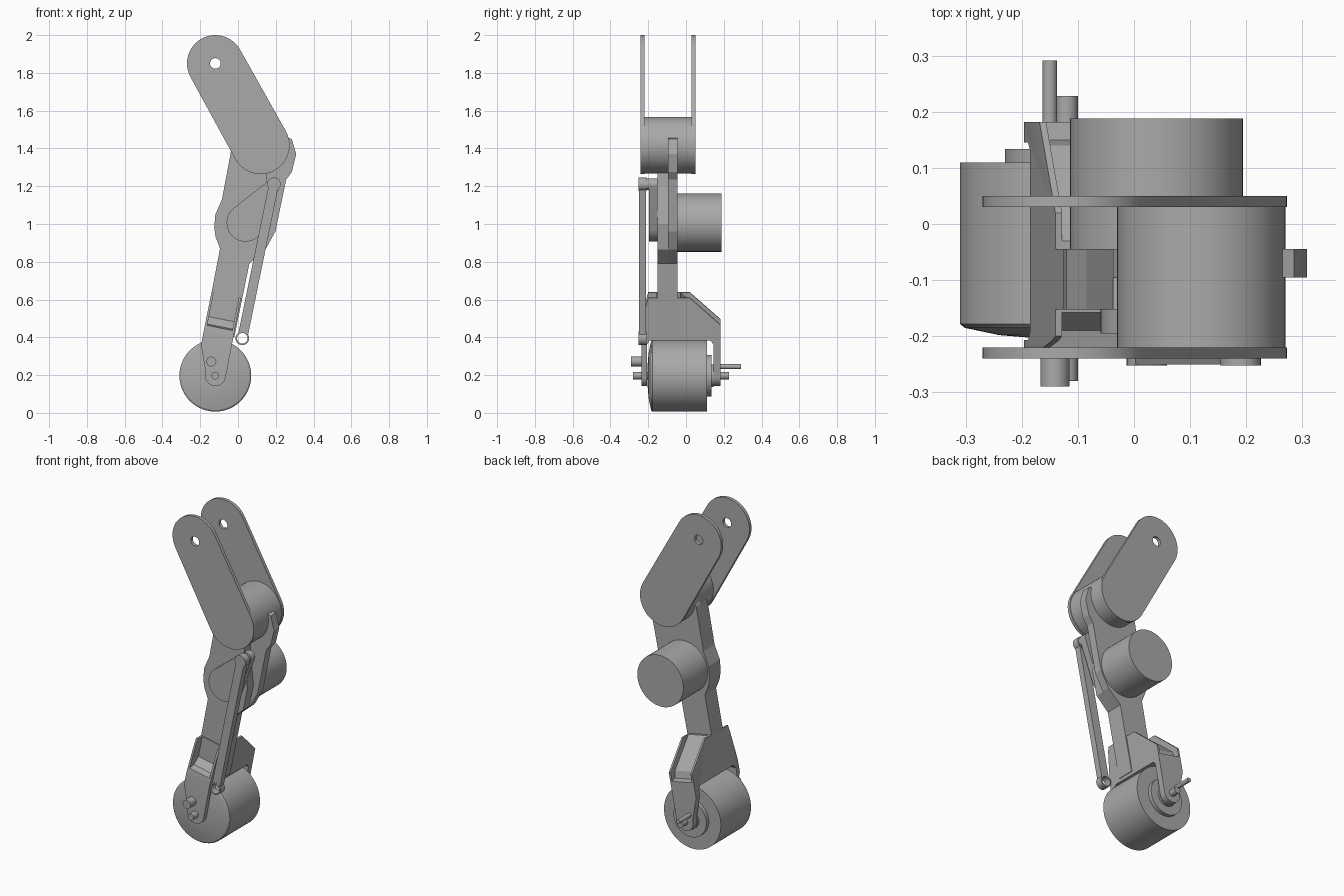
import bpy, bmesh, math
from mathutils import Vector

cube = bpy.data.objects.get("Cube")
if cube:
    bpy.data.objects.remove(cube, do_unlink=True)

grey = bpy.data.materials.new("plain grey")
grey.use_nodes = True
grey.diffuse_color = (0.4, 0.4, 0.4, 1)
grey.node_tree.nodes["Principled BSDF"].inputs["Base Color"].default_value = (0.4, 0.4, 0.4, 1)

KNEE, HIP, MOTOR, AXLE = (0.12, 1.417), (-0.12, 1.85), (0.04, 1.007), (-0.12, 0.197)
CRANK_PIN, ROD_END = (0.19, 1.21), (0.023, 0.395)
ALONG = Vector((0.195, 0.981))
ACROSS = Vector((0.981, -0.195))


def leg(u, h):
    """Point in the tilted frame of the lower leg, as (x, z)."""
    return Vector(AXLE) + ACROSS * u + ALONG * h


def make(name, rings):
    """Solid through a list of matching rings, capped at both ends."""
    bm = bmesh.new()
    loops = [[bm.verts.new(p) for p in ring] for ring in rings]
    n = len(loops[0])
    for a, b in zip(loops, loops[1:]):
        for i in range(n):
            j = (i + 1) % n
            bm.faces.new((a[i], a[j], b[j], b[i]))
    bm.faces.new(loops[0])
    bm.faces.new(loops[-1])
    bmesh.ops.recalc_face_normals(bm, faces=bm.faces)
    mesh = bpy.data.meshes.new(name)
    bm.to_mesh(mesh)
    bm.free()
    obj = bpy.data.objects.new(name, mesh)
    bpy.context.collection.objects.link(obj)
    mesh.materials.append(grey)
    return obj


def plate(name, outline, y0, y1):
    return make(name, [[(x, y, z) for x, z in outline] for y in (y0, y1)])


def across_leg(name, profile, u0, u1):
    """Profile of (y, h) points extruded across the lower leg."""
    rings = []
    for u in (u0, u1):
        rings.append([(leg(u, h).x, y, leg(u, h).y) for y, h in profile])
    return make(name, rings)


def arc(c, r, a0, a1, n):
    return [(c[0] + r * math.cos(a0 + (a1 - a0) * i / n),
             c[1] + r * math.sin(a0 + (a1 - a0) * i / n)) for i in range(n + 1)]


def circle(c, r, n=64):
    return arc(c, r, 0, math.tau, n)[:-1]


def link(c0, r0, c1, r1, n=24):
    """Outline of a belt around two circles."""
    d = Vector(c1) - Vector(c0)
    t = math.atan2(d.y, d.x)
    s = math.acos((r0 - r1) / d.length)
    return arc(c0, r0, t + s, t + math.tau - s, n) + arc(c1, r1, t - s, t + s, n)


def turned(name, c, steps, n=64):
    """Round part about a y axis from (y, radius) steps."""
    return smooth(make(name, [[(x, y, z) for x, z in circle(c, r, n)] for y, r in steps]))


def boolean(obj, cutter, operation="DIFFERENCE"):
    mod = obj.modifiers.new("cut", "BOOLEAN")
    mod.operation, mod.object, mod.solver = operation, cutter, "EXACT"
    bpy.context.view_layer.objects.active = obj
    bpy.ops.object.modifier_apply(modifier=mod.name)
    bpy.data.objects.remove(cutter, do_unlink=True)


def smooth(obj):
    bpy.ops.object.select_all(action="DESELECT")
    obj.select_set(True)
    bpy.context.view_layer.objects.active = obj
    bpy.ops.object.shade_smooth_by_angle(angle=math.radians(25))
    return obj


# Upper leg: two drilled side plates
for name, y in (("front_thigh_plate", -0.24), ("back_thigh_plate", 0.03)):
    side = plate(name, link(HIP, 0.15, KNEE, 0.153), y, y + 0.02)
    boolean(side, plate("hole", circle(HIP, 0.028, 32), y - 0.1, y + 0.1))
    smooth(side)

# Motors
turned("knee_motor", KNEE, [(-0.22, 0.15), (0.03, 0.15)])
turned("rear_motor", MOTOR, [(-0.046, 0.154), (0.188, 0.154)])

# Shank: wide rear plate with a narrower front layer
left_edge = [(-0.18, 0.43), (-0.095, 0.87), (-0.118, 0.93), (-0.126, 0.98), (-0.12, 1.05),
             (-0.085, 1.13), (-0.037, 1.385)]
plate("shank_rear", left_edge + [(0, 1.46), (0.12, 1.5), (0.285, 1.45), (0.308, 1.37),
      (0.285, 1.275), (0.255, 1.235), (0.198, 0.96), (0.145, 0.865), (0.06, 0.79),
      (-0.02, 0.4)], -0.095, -0.045)
plate("shank_front", left_edge + [(0.15, 1.4), (0.15, 1.2), (0.17, 1.0), (0.14, 0.865),
      (0.06, 0.79), (-0.02, 0.4)], -0.152, -0.095)

# Crank, its pin and the push rod
smooth(plate("crank", link(MOTOR, 0.1, CRANK_PIN, 0.032), -0.195, -0.152))
turned("crank_pin", CRANK_PIN, [(-0.215, 0.03), (-0.165, 0.03)], 32)
rod = plate("push_rod", link(ROD_END, 0.026, CRANK_PIN, 0.026), -0.25, -0.212)
for c in (ROD_END, CRANK_PIN):
    boolean(rod, plate("boss", circle(c, 0.036, 40), -0.252, -0.21), "UNION")
boolean(rod, plate("hole", circle(ROD_END, 0.028, 32), -0.4, 0))
smooth(rod)

# Fork: front outline intersected with a bridge-shaped side profile
outline = [leg(u, h) for u, h in [(0.053, 0.43), (-0.106, 0.43), (-0.106, 0.145)]]
outline += [leg(u, h) for u, h in arc((0, 0), 0.055, math.pi * 0.95, math.tau, 20)]
fork = plate("wheel_fork", outline, -0.3, 0.3)
bridge = [(-0.235, -0.1), (-0.235, 0.22), (-0.208, 0.4), (-0.2, 0.43), (0.02, 0.43), (0.182, 0.285),
          (0.182, -0.1), (0.145, -0.1), (0.145, 0.18), (0.13, 0.2), (-0.19, 0.2), (-0.207, 0.18),
          (-0.207, -0.1)]
boolean(fork, across_leg("bridge", bridge, -0.2, 0.2), "INTERSECT")
front_pocket = [(-0.3, 0.24), (-0.19, 0.26), (-0.158, 0.3), (-0.158, 0.5), (-0.3, 0.5)]
back_pocket = [(-0.03, 0.5), (-0.03, 0.43), (0.14, 0.28), (0.15, 0.24), (0.25, 0.22), (0.25, 0.5)]
for pocket in (front_pocket, back_pocket):
    boolean(fork, across_leg("pocket", pocket, -0.094, 0.041))
smooth(fork)

# Wheel with a slightly domed front and a stepped hub behind
turned("wheel", AXLE, [(-0.203, 0.06), (-0.198, 0.12), (-0.185, 0.182), (-0.178, 0.19),
                       (0.11, 0.19)], 96)
turned("wheel_hub", AXLE, [(0.11, 0.11), (0.134, 0.11), (0.134, 0.06), (0.146, 0.06)])

# Axle ends and side pins
turned("axle", AXLE, [(-0.28, 0.02), (0.228, 0.02)], 32)
turned("front_pin", (-0.141, 0.272), [(-0.29, 0.026), (-0.22, 0.026)], 32)
turned("back_pin", (-0.15, 0.245), [(0.15, 0.013), (0.291, 0.013)], 32)
